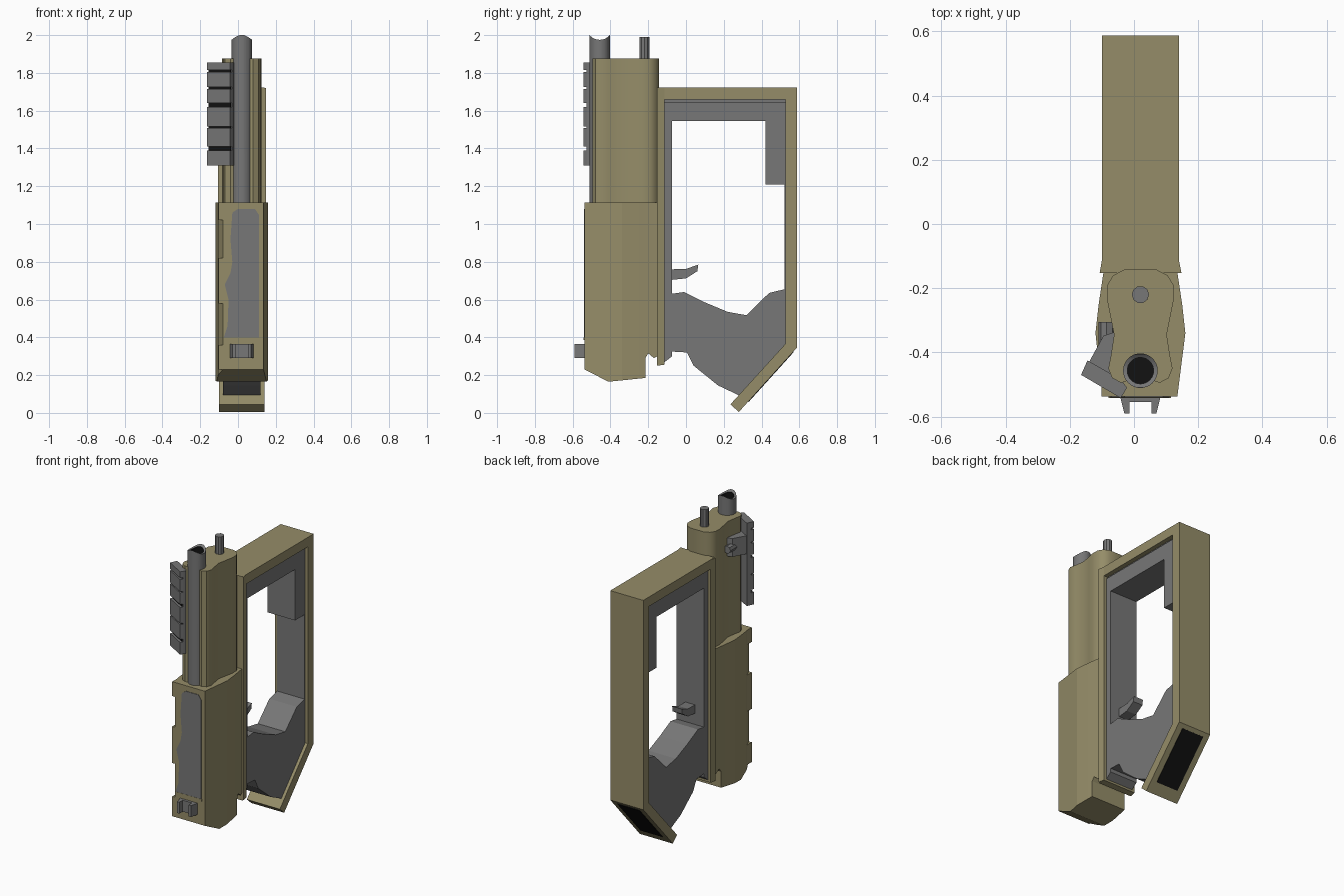
import bpy, bmesh, math

if "Cube" in bpy.data.objects:
    bpy.data.objects.remove(bpy.data.objects["Cube"])

CX = 0.02  # middle plane of the body


def material(name, rgb):
    m = bpy.data.materials.new(name)
    m.use_nodes = True
    m.diffuse_color = (*rgb, 1)
    m.node_tree.nodes["Principled BSDF"].inputs["Base Color"].default_value = (*rgb, 1)
    return m


TAN = material("olive tan", (0.30, 0.265, 0.14))
GREY = material("gunmetal grey", (0.185, 0.185, 0.185))
BLACK = material("black", (0.006, 0.006, 0.006))


def finish(name, bm, *mats):
    bmesh.ops.recalc_face_normals(bm, faces=bm.faces)
    me = bpy.data.meshes.new(name)
    bm.to_mesh(me)
    bm.free()
    for m in mats:
        me.materials.append(m)
    ob = bpy.data.objects.new(name, me)
    bpy.context.collection.objects.link(ob)
    return ob


def prism(name, pts, axis, lo, hi, mat):
    """Extrude an outline: (x, y) along z, (y, z) along x or (x, z) along y."""
    place = {"x": lambda p, t: (t, p[0], p[1]),
             "y": lambda p, t: (p[0], t, p[1]),
             "z": lambda p, t: (p[0], p[1], t)}[axis]
    bm = bmesh.new()
    a = [bm.verts.new(place(p, lo)) for p in pts]
    b = [bm.verts.new(place(p, hi)) for p in pts]
    bm.faces.new(a)
    bm.faces.new(b[::-1])
    for i in range(len(pts)):
        j = (i + 1) % len(pts)
        bm.faces.new((a[i], a[j], b[j], b[i]))
    return finish(name, bm, mat)


def box(name, x, y, z, mat):
    return prism(name, [(x[0], y[0]), (x[1], y[0]), (x[1], y[1]), (x[0], y[1])], "z", *z, mat)


def circle(cx, cy, r, n):
    return [(cx + r * math.cos(2 * math.pi * i / n), cy + r * math.sin(2 * math.pi * i / n))
            for i in range(n)]


def boolean(ob, cutter, op):
    cutter.hide_render = True
    mod = ob.modifiers.new("cut", "BOOLEAN")
    mod.operation, mod.object, mod.solver = op, cutter, "EXACT"
    dg = bpy.context.evaluated_depsgraph_get()
    ob.data = bpy.data.meshes.new_from_object(ob.evaluated_get(dg))
    ob.modifiers.clear()
    bpy.data.objects.remove(cutter)


def smooth(ob):
    bpy.ops.object.select_all(action="DESELECT")
    ob.select_set(True)
    bpy.context.view_layer.objects.active = ob
    bpy.ops.object.shade_smooth_by_angle(angle=math.radians(35))


# Handguard: plan outline trimmed by a side profile
handguard = prism("handguard", [
    (-0.095, -0.15), (-0.11, -0.25), (-0.12, -0.34), (-0.105, -0.48), (-0.08, -0.538),
    (0.135, -0.538), (0.16, -0.34), (0.15, -0.25), (0.135, -0.15)], "z", 0.1, 1.115, TAN)
trim = prism("handguard_trim", [
    (-0.6, 1.2), (-0.152, 1.2), (-0.152, 0.3), (-0.17, 0.29), (-0.2, 0.315), (-0.215, 0.29),
    (-0.215, 0.185), (-0.41, 0.165), (-0.538, 0.23), (-0.6, 0.26)], "x", -0.3, 0.3, TAN)
boolean(handguard, trim, "INTERSECT")

# Raised edge blocks and front panel on the handguard
for i, z in enumerate([(0.23, 0.36), (0.58, 0.82), (1.02, 1.115)]):
    box(f"handguard_edge_block_{i + 1}", (-0.102, -0.075), (-0.538, -0.46), z, TAN)
prism("front_panel", [
    (0.0, 1.08), (0.09, 1.08), (0.11, 1.05), (0.11, 0.4), (-0.075, 0.4), (-0.055, 0.46),
    (-0.05, 0.6), (-0.07, 0.68), (-0.04, 0.74), (-0.03, 0.8), (-0.04, 0.92), (-0.03, 1.06)],
    "y", -0.541, -0.535, GREY)
box("front_panel_ledge", (-0.08, 0.115), (-0.542, -0.53), (0.385, 0.4), TAN)

# Forked stud at the lower front
prism("front_stud", [
    (-0.045, -0.53), (-0.03, -0.59), (-0.014, -0.59), (-0.014, -0.555), (0.054, -0.555),
    (0.054, -0.59), (0.07, -0.59), (0.085, -0.53)], "z", 0.29, 0.365, GREY)

# Shroud: mirrored waisted outline
half = [(0.05, -0.142), (0.085, -0.16), (0.103, -0.19), (0.104, -0.235), (0.095, -0.28),
        (0.082, -0.345), (0.092, -0.41), (0.1, -0.45), (0.088, -0.48), (0.06, -0.495),
        (0.03, -0.485)]
outline = [(CX + x, y) for x, y in half] + [(CX - x, y) for x, y in reversed(half)]
smooth(prism("shroud", outline, "z", 1.1, 1.875, TAN))

# Barrel with a scooped muzzle and dark bore, and the rod behind it
barrel = prism("barrel", circle(CX, -0.457, 0.054, 32), "z", 1.0, 2.0, GREY)
boolean(barrel, prism("scoop", circle(-0.457, 2.044, 0.069, 32), "x", -0.2, 0.2, GREY), "DIFFERENCE")
barrel.data.materials.append(BLACK)
bore = prism("bore", circle(CX, -0.457, 0.041, 32), "z", 1.9, 2.1, GREY)
bore.data.materials.append(BLACK)
for f in bore.data.polygons:
    f.material_index = 1
boolean(barrel, bore, "DIFFERENCE")
smooth(barrel)
prism("piston_rod", circle(CX, -0.22, 0.027, 10), "z", 1.8, 1.99, GREY)

# Angled accessory rail: backing, toothed face, bracket and bolt
prism("rail_base", [(-0.157, -0.452), (-0.145, -0.425), (-0.04, -0.485), (-0.022, -0.51),
                    (-0.032, -0.528)], "z", 1.31, 1.855, GREY)
prism("rail_slot_floor", [(-0.157, -0.452), (-0.155, -0.458), (-0.039, -0.527),
                          (-0.036, -0.523)], "z", 1.315, 1.85, BLACK)
teeth = [(1.31, 1.39), (1.41, 1.507), (1.515, 1.62), (1.64, 1.716), (1.724, 1.804), (1.814, 1.855)]
for i, z in enumerate(teeth):
    prism(f"rail_tooth_{i + 1}", [(-0.157, -0.452), (-0.165, -0.47), (-0.042, -0.542),
                                  (-0.03, -0.525)], "z", *z, GREY)
prism("rail_bracket", [(-0.14, -0.43), (-0.095, -0.348), (-0.055, -0.335), (-0.03, -0.4),
                       (-0.03, -0.49)], "z", 1.65, 1.77, GREY)
prism("bracket_bolt", circle(-0.085, 1.71, 0.025, 8), "y", -0.38, -0.305, GREY)

# Open loop frame with a slanted tail
prism("loop_frame", [
    (-0.153, 1.722), (0.587, 1.722), (0.587, 0.345), (0.28, 0.005), (0.235, 0.045),
    (0.526, 0.365), (0.526, 1.66), (-0.115, 1.66), (-0.115, 0.255), (-0.153, 0.25)],
    "x", -0.1, 0.14, TAN)
prism("loop_front_flange", [(-0.107, -0.153), (0.148, -0.153), (0.14, -0.113), (-0.1, -0.113)],
      "z", 0.255, 1.721, TAN)


# Dark opening on the slanted tail
def along_tail(t, out):
    return (0.587 - 0.307 * t + 0.742 * out, 0.345 - 0.34 * t - 0.67 * out)


prism("tail_opening", [along_tail(0.06, -0.002), along_tail(0.84, -0.002),
                       along_tail(0.84, 0.003), along_tail(0.06, 0.003)], "x", -0.06, 0.1, BLACK)

# Grey liner inside the loop
INNER = (-0.08, 0.12)
prism("loop_liner", [
    (-0.118, 0.265), (-0.118, 1.647), (0.527, 1.647), (0.527, 1.21), (0.422, 1.21),
    (0.422, 1.545), (-0.073, 1.545), (-0.073, 0.3)], "x", *INNER, GREY)
box("liner_top_seat", (-0.07, 0.11), (-0.115, 0.526), (1.64, 1.662), GREY)
box("rear_liner_plate", INNER, (0.521, 0.528), (0.37, 1.3), GREY)

# Sculpted lower grip and trigger
prism("lower_grip", [
    (-0.08, 0.63), (-0.01, 0.64), (0.1, 0.585), (0.22, 0.535), (0.32, 0.517), (0.44, 0.635),
    (0.527, 0.656), (0.527, 0.366), (0.28, 0.093), (0.17, 0.145), (0.04, 0.25), (0.005, 0.32),
    (-0.08, 0.325)], "x", *INNER, GREY)
prism("trigger", [(-0.08, 0.76), (0.0, 0.762), (0.065, 0.785), (0.06, 0.75), (0.0, 0.712),
                  (-0.08, 0.704)], "x", -0.015, 0.055, GREY)
